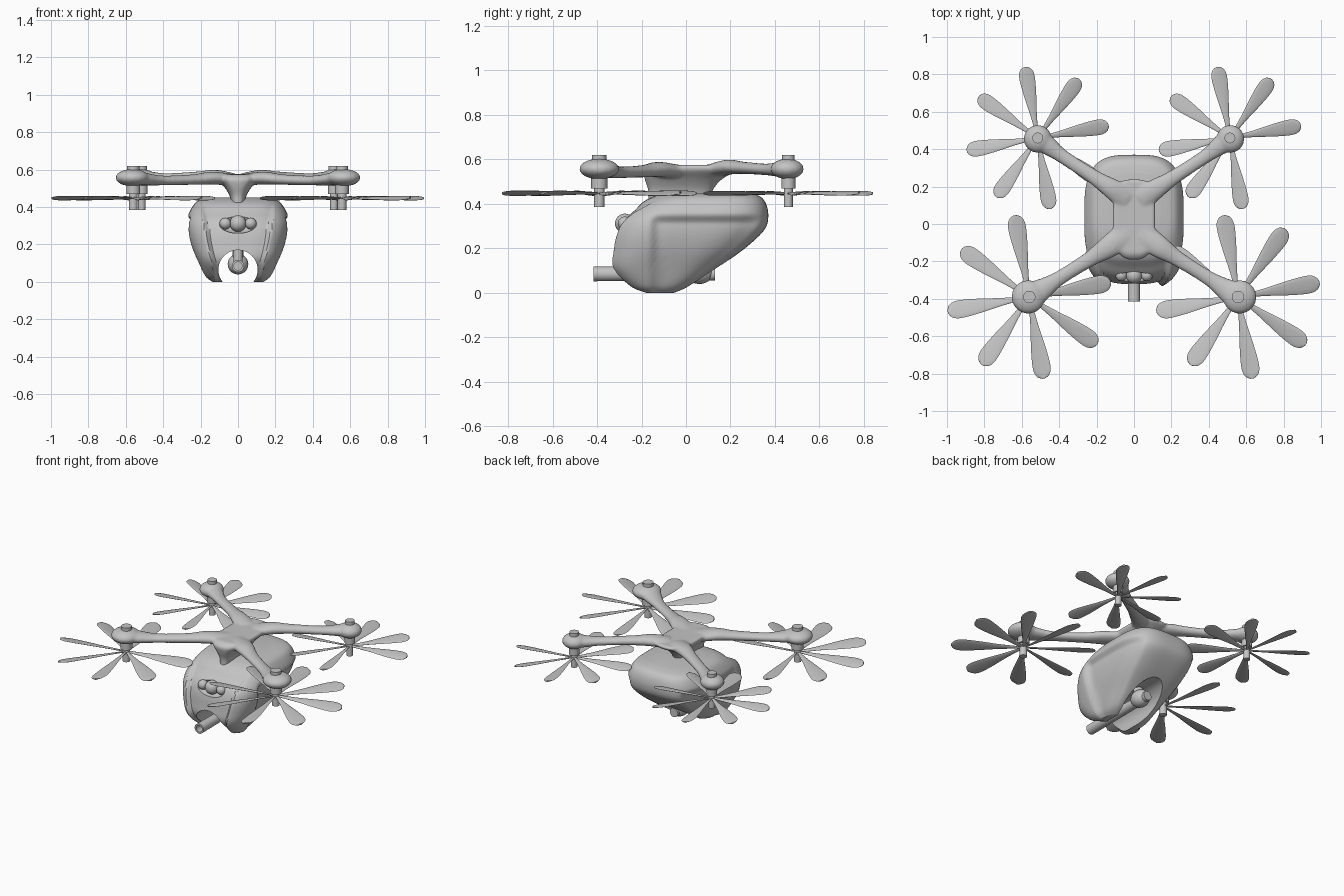
import bpy, bmesh, math
from mathutils import Vector, Matrix

if "Cube" in bpy.data.objects:
    bpy.data.objects.remove(bpy.data.objects["Cube"])

grey = bpy.data.materials.new("light_grey")
grey.use_nodes = True
grey.diffuse_color = (0.55, 0.55, 0.55, 1)
grey.node_tree.nodes["Principled BSDF"].inputs["Base Color"].default_value = (0.55, 0.55, 0.55, 1)


def finish(bm, name, angle=40):
    bmesh.ops.recalc_face_normals(bm, faces=bm.faces)
    mesh = bpy.data.meshes.new(name)
    bm.to_mesh(mesh)
    bm.free()
    mesh.materials.append(grey)
    ob = bpy.data.objects.new(name, mesh)
    bpy.context.collection.objects.link(ob)
    smooth(ob, angle)
    return ob


def smooth(ob, angle=40):
    bpy.ops.object.select_all(action="DESELECT")
    ob.select_set(True)
    bpy.context.view_layer.objects.active = ob
    bpy.ops.object.shade_smooth_by_angle(angle=math.radians(angle))


def apply_modifiers(ob):
    bpy.ops.object.select_all(action="DESELECT")
    ob.select_set(True)
    bpy.context.view_layer.objects.active = ob
    for m in list(ob.modifiers):
        bpy.ops.object.modifier_apply(modifier=m.name)


def loft(bm, rings):
    loops = [[bm.verts.new(p) for p in ring] for ring in rings]
    n = len(loops[0])
    for a, b in zip(loops, loops[1:]):
        for i in range(n):
            bm.faces.new((a[i], a[(i + 1) % n], b[(i + 1) % n], b[i]))
    bm.faces.new(loops[0][::-1])
    bm.faces.new(loops[-1])


def spline(keys, steps):
    """Smooth in-between rows of a table of section sizes."""
    rows = []
    for i in range(len(keys) - 1):
        p = [keys[max(0, min(len(keys) - 1, j))] for j in range(i - 1, i + 3)]
        for s in range(steps):
            t = s / steps
            rows.append([b + t * ((c - a) + t * (2*a - 5*b + 4*c - d + t * (3*b - a - 3*c + d))) / 2
                         for a, b, c, d in zip(*p)])
    return rows + [keys[-1]]


def section(n, power):
    """Unit rounded-square outline."""
    pts = []
    for i in range(n):
        c, s = math.cos(math.tau * i / n), math.sin(math.tau * i / n)
        pts.append((math.copysign(abs(c) ** (2 / power), c), math.copysign(abs(s) ** (2 / power), s)))
    return pts


def step(a, b, x):
    t = max(0, min(1, (x - a) / (b - a)))
    return t * t * (3 - 2 * t)


def ball(bm, at, size, u=32, v=20):
    m = Matrix.Translation(at) @ Matrix.Diagonal((*size, 1))
    bmesh.ops.create_uvsphere(bm, u_segments=u, v_segments=v, radius=1, matrix=m)


def rod(bm, a, b, r, n=24):
    a, b = Vector(a), Vector(b)
    m = Matrix.Translation((a + b) / 2) @ (b - a).to_track_quat("Z", "Y").to_matrix().to_4x4()
    bmesh.ops.create_cone(bm, cap_ends=True, segments=n, radius1=r, radius2=r, depth=(b - a).length, matrix=m)


# Fuselage: height, front y, back y, half width
hull = [(0.0, -0.20, -0.05, 0.14), (0.03, -0.27, 0.02, 0.175), (0.11, -0.35, 0.14, 0.215),
        (0.20, -0.35, 0.265, 0.255), (0.28, -0.335, 0.35, 0.275), (0.34, -0.30, 0.37, 0.272),
        (0.40, -0.22, 0.36, 0.245), (0.435, -0.14, 0.33, 0.21), (0.45, -0.07, 0.27, 0.14)]
outline = section(128, 3.2)
rings = []
for z, front, back, half in spline(hull, 6):
    ring = []
    for c, s in outline:
        x, y = half * c, (front + back) / 2 + (back - front) / 2 * s
        # dished side panel with a raised rim
        slope = 0.06 + (z - 0.045) * 1.33
        dish = step(-0.17, -0.12, y) * step(0.36, 0.31, z) * step(0.0, 0.09, slope - y + 0.03)
        x *= 1 - 0.12 * dish * step(0.6, 0.9, abs(c))
        # recessed front plate between the cheeks
        if s < 0:
            edge = 0.11 + 0.2 * z
            y += 0.035 * step(edge + 0.015, edge - 0.015, abs(x)) * step(0.44, 0.36, z)
        ring.append((x, y, z))
    rings.append(ring)
bm = bmesh.new()
loft(bm, rings)
body = finish(bm, "fuselage")

# Tunnel under the belly and socket for the lenses
bm = bmesh.new()
rod(bm, (0, -0.6, 0.065), (0, 0.6, 0.065), 0.105, 48)
tunnel = finish(bm, "tunnel_cutter")
bm = bmesh.new()
ball(bm, (0, -0.30, 0.315), (0.105, 0.055, 0.055))
socket = finish(bm, "socket_cutter")
for cutter in (tunnel, socket):
    cutter.hide_render = True
    mod = body.modifiers.new("cut", "BOOLEAN")
    mod.operation = "DIFFERENCE"
    mod.solver = "EXACT"
    mod.object = cutter
apply_modifiers(body)
for cutter in (tunnel, socket):
    bpy.data.objects.remove(cutter)
smooth(body, 35)

# Three lenses
bm = bmesh.new()
for x, r in ((-0.068, 0.031), (0, 0.044), (0.068, 0.031)):
    ball(bm, (x, -0.275, 0.312), (r, r, r))
finish(bm, "lenses")

# Barrel with open muzzle, and its mount
bm = bmesh.new()
circle = section(32, 2)
loft(bm, [[(r * c, y, 0.085 + r * s) for c, s in circle]
          for y, r in ((0.13, 0.03), (-0.415, 0.033), (-0.415, 0.022), (-0.36, 0.022))])
finish(bm, "barrel")
bm = bmesh.new()
ball(bm, (0, 0.06, 0.095), (0.055, 0.065, 0.055))
rod(bm, (0, 0.04, 0.1), (0, 0.04, 0.21), 0.03)
rod(bm, (0, -0.2, 0.1), (0, -0.2, 0.21), 0.025)
finish(bm, "barrel_mount")

# Frame: neck saddle, four arms and motor pods, blended into one skin
bm = bmesh.new()
neck = [(0.40, -0.17, 0.10, 0.035), (0.46, -0.17, 0.12, 0.045), (0.51, -0.185, 0.16, 0.075),
        (0.55, -0.19, 0.23, 0.11), (0.575, -0.16, 0.245, 0.115)]
loft(bm, [[(h * c, (f + b) / 2 + (b - f) / 2 * s, z) for c, s in section(48, 3)]
          for z, f, b, h in spline(neck, 4)])
front_arm = [(0.03, -0.05, 0.545, 0.075, 0.032), (0.14, -0.125, 0.555, 0.06, 0.034),
             (0.24, -0.19, 0.547, 0.042, 0.028), (0.40, -0.29, 0.542, 0.04, 0.026),
             (0.50, -0.355, 0.55, 0.062, 0.034), (0.56, -0.39, 0.557, 0.08, 0.04)]
back_arm = [(0.03, 0.13, 0.55, 0.07, 0.032), (0.12, 0.19, 0.565, 0.055, 0.034),
            (0.22, 0.255, 0.562, 0.04, 0.028), (0.38, 0.36, 0.555, 0.038, 0.026),
            (0.46, 0.42, 0.555, 0.052, 0.034), (0.51, 0.455, 0.557, 0.06, 0.038)]
for side in (-1, 1):
    for arm, pod in ((front_arm, 0.09), (back_arm, 0.075)):
        d = Vector((arm[-1][0] - arm[0][0], arm[-1][1] - arm[0][1])).normalized()
        loft(bm, [[(side * (x - d.y * w * c), y + d.x * w * c, z + h * s) for c, s in section(24, 2)]
                  for x, y, z, w, h in spline(arm, 5)])
        x, y, z = arm[-1][:3]
        ball(bm, (side * (x + 0.005), y, z), (pod, pod, 0.046))
frame = finish(bm, "frame", 180)
skin = frame.modifiers.new("skin", "REMESH")
skin.mode = "VOXEL"
skin.voxel_size = 0.009
relax = frame.modifiers.new("relax", "SMOOTH")
relax.factor = 0.5
relax.iterations = 6
apply_modifiers(frame)
smooth(frame, 60)

# Rotors: name, hub x, hub y, scale, blade angle left free beside the arm
rotors = [("front_right", -0.56, -0.39, 1.0, 55), ("front_left", 0.556, -0.39, 1.0, None),
          ("back_right", -0.515, 0.46, 0.87, None), ("back_left", 0.513, 0.46, 0.87, 325)]
blade = [(0.015, 0.008), (0.14, 0.020), (0.26, 0.038), (0.35, 0.048),
         (0.40, 0.047), (0.43, 0.032), (0.443, 0.008)]
tilt = math.radians(13)
for name, x, y, k, gap in rotors:
    bm = bmesh.new()
    r = 0.033 * k
    rod(bm, (x, y, 0.58), (x, y, 0.62), r)
    rod(bm, (x, y, 0.47), (x, y, 0.54), r * 1.1)
    rod(bm, (x, y, 0.385), (x, y, 0.50), r * 0.7)
    finish(bm, name + "_motor_shaft")
    bm = bmesh.new()
    for angle in range(10, 370, 45):
        if angle == gap:
            continue
        turn = Matrix.Translation((x, y, 0.448)) @ Matrix.Rotation(math.radians(angle), 4, "Z")
        loft(bm, [[turn @ Vector((l * k, k * w * c * math.cos(tilt), k * w * c * math.sin(tilt) + 0.005 * s))
                   for c, s in section(12, 2)] for l, w in spline(blade, 3)])
    finish(bm, name + "_blades", 60)
